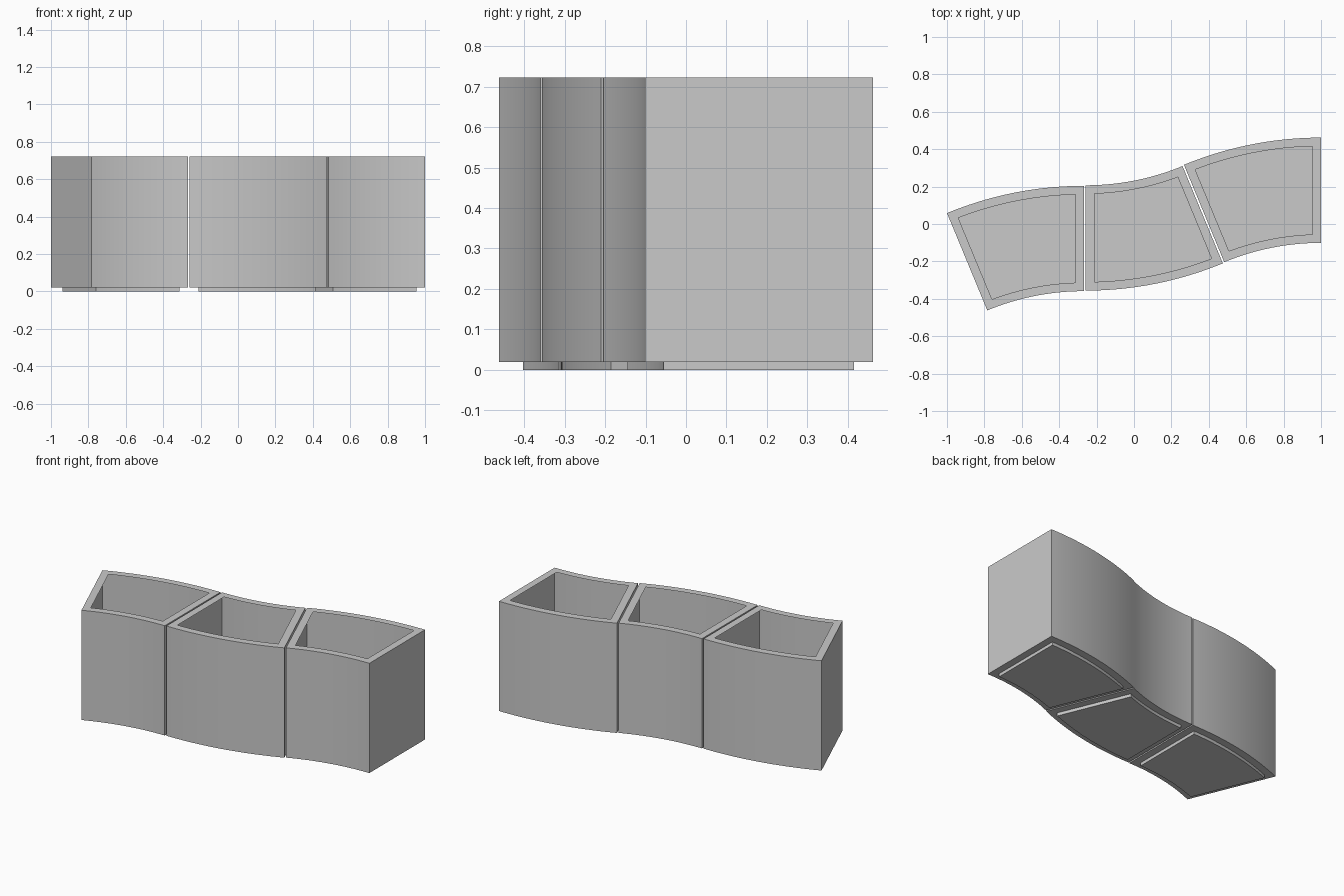
import bpy, bmesh
from math import sin, cos, asin, radians

cube = bpy.data.objects.get("Cube")
if cube:
    bpy.data.objects.remove(cube, do_unlink=True)

OUTER, INNER = 1.915, 1.352      # radii of the two curved sides
SWEEP = radians(22.5)
STEPS = 24
LIP = 0.046
FOOT, TOP = 0.02, 0.722

grey = bpy.data.materials.new("plain grey")
grey.use_nodes = True
colour = (0.59, 0.59, 0.59, 1)
grey.diffuse_color = colour
grey.node_tree.nodes["Principled BSDF"].inputs["Base Color"].default_value = colour


def arc(radius, inset):
    """Arc running from the straight end (angle 0) to the slanted end."""
    trim = asin(inset / radius)
    angles = [trim + (SWEEP - 2 * trim) * i / STEPS for i in range(STEPS + 1)]
    return [(-radius * sin(a), radius * cos(a)) for a in angles]


def outline(inset):
    """Closed sector outline: outer arc, then inner arc in reverse."""
    return arc(OUTER - inset, inset) + arc(INNER + inset, inset)[::-1]


def planter(name, end_x, centre_y, flip):
    bm = bmesh.new()

    def loop(inset, z):
        return [bm.verts.new((end_x + flip * x, centre_y + flip * y, z))
                for x, y in outline(inset)]

    # thin shell: foot, underside ledge, side walls, flat lip around the opening
    rings = [loop(LIP, 0), loop(LIP, FOOT), loop(0, FOOT),
             loop(0, TOP), loop(LIP, TOP)]
    for low, high in zip(rings, rings[1:]):
        for i in range(len(low)):
            j = (i + 1) % len(low)
            bm.faces.new((low[j], low[i], high[i], high[j]))
    # floor of the foot
    base = rings[0]
    n = len(base)
    for i in range(STEPS):
        bm.faces.new((base[i], base[i + 1], base[n - 2 - i], base[n - 1 - i]))

    mesh = bpy.data.meshes.new(name)
    bm.to_mesh(mesh)
    bm.free()
    mesh.materials.append(grey)
    obj = bpy.data.objects.new(name, mesh)
    bpy.context.collection.objects.link(obj)
    bpy.ops.object.select_all(action='DESELECT')
    obj.select_set(True)
    bpy.context.view_layer.objects.active = obj
    bpy.ops.object.shade_smooth_by_angle(angle=radians(30))


# the middle box bends the opposite way, giving the S-shaped row
planter("right_planter", -0.267, 0.204 - OUTER, 1)
planter("middle_planter", -0.258, -0.356 + OUTER, -1)
planter("left_planter", 1.0, 0.462 - OUTER, 1)
